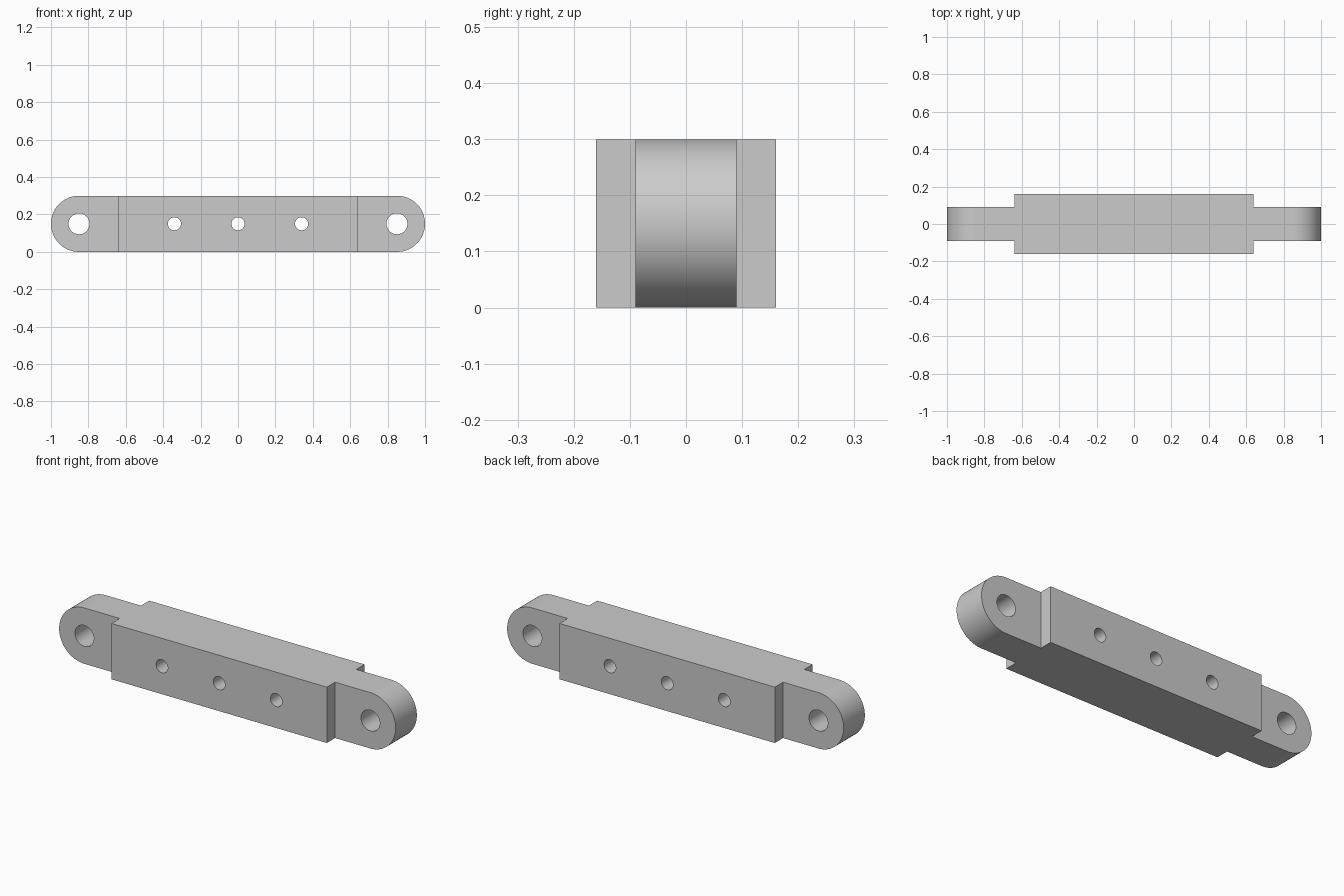
import bpy, bmesh
from math import sin, cos, pi

if "Cube" in bpy.data.objects:
    bpy.data.objects.remove(bpy.data.objects["Cube"])

H = 0.30          # height
R = H / 2         # end radius
PIN_X = 0.85      # centre of rounded ends and pin holes


def extrude_profile(name, points, half_depth):
    """Prism from an x-z outline, centred on y = 0."""
    bm = bmesh.new()
    face = bm.faces.new([bm.verts.new((x, -half_depth, z)) for x, z in points])
    moved = bmesh.ops.extrude_face_region(bm, geom=[face])["geom"]
    verts = [v for v in moved if isinstance(v, bmesh.types.BMVert)]
    bmesh.ops.translate(bm, verts=verts, vec=(0, 2 * half_depth, 0))
    bmesh.ops.recalc_face_normals(bm, faces=bm.faces)
    mesh = bpy.data.meshes.new(name)
    bm.to_mesh(mesh)
    bm.free()
    obj = bpy.data.objects.new(name, mesh)
    bpy.context.collection.objects.link(obj)
    return obj


def arc(cx, radius, start, sweep, count):
    return [(cx + radius * cos(start + sweep * i / count),
             R + radius * sin(start + sweep * i / count)) for i in range(count + 1)]


def combine(target, tool, operation):
    """Apply a boolean and discard the tool object."""
    mod = target.modifiers.new(operation, "BOOLEAN")
    mod.operation, mod.object, mod.solver = operation, tool, "EXACT"
    bpy.context.view_layer.objects.active = target
    bpy.ops.object.modifier_apply(modifier=mod.name)
    bpy.data.objects.remove(tool)


# Thin bar with fully rounded ends
outline = arc(PIN_X, R, -pi / 2, pi, 48) + arc(-PIN_X, R, pi / 2, pi, 48)
link = extrude_profile("link_bar", outline, 0.09)

# Thicker middle block
block = extrude_profile("middle_block", [(-0.64, 0), (0.64, 0), (0.64, H), (-0.64, H)], 0.16)
combine(link, block, "UNION")

# Pin holes in the ends and three smaller holes through the block
for x, radius in [(-PIN_X, 0.056), (PIN_X, 0.056), (-0.34, 0.035), (0, 0.035), (0.34, 0.035)]:
    hole = extrude_profile("hole_cutter", arc(x, radius, 0, 2 * pi, 48)[:-1], 0.3)
    combine(link, hole, "DIFFERENCE")

# Smooth shading on the curved walls only
for poly in link.data.polygons:
    poly.use_smooth = max(abs(c) for c in poly.normal) < 0.9999
bpy.ops.object.select_all(action="DESELECT")
link.select_set(True)
